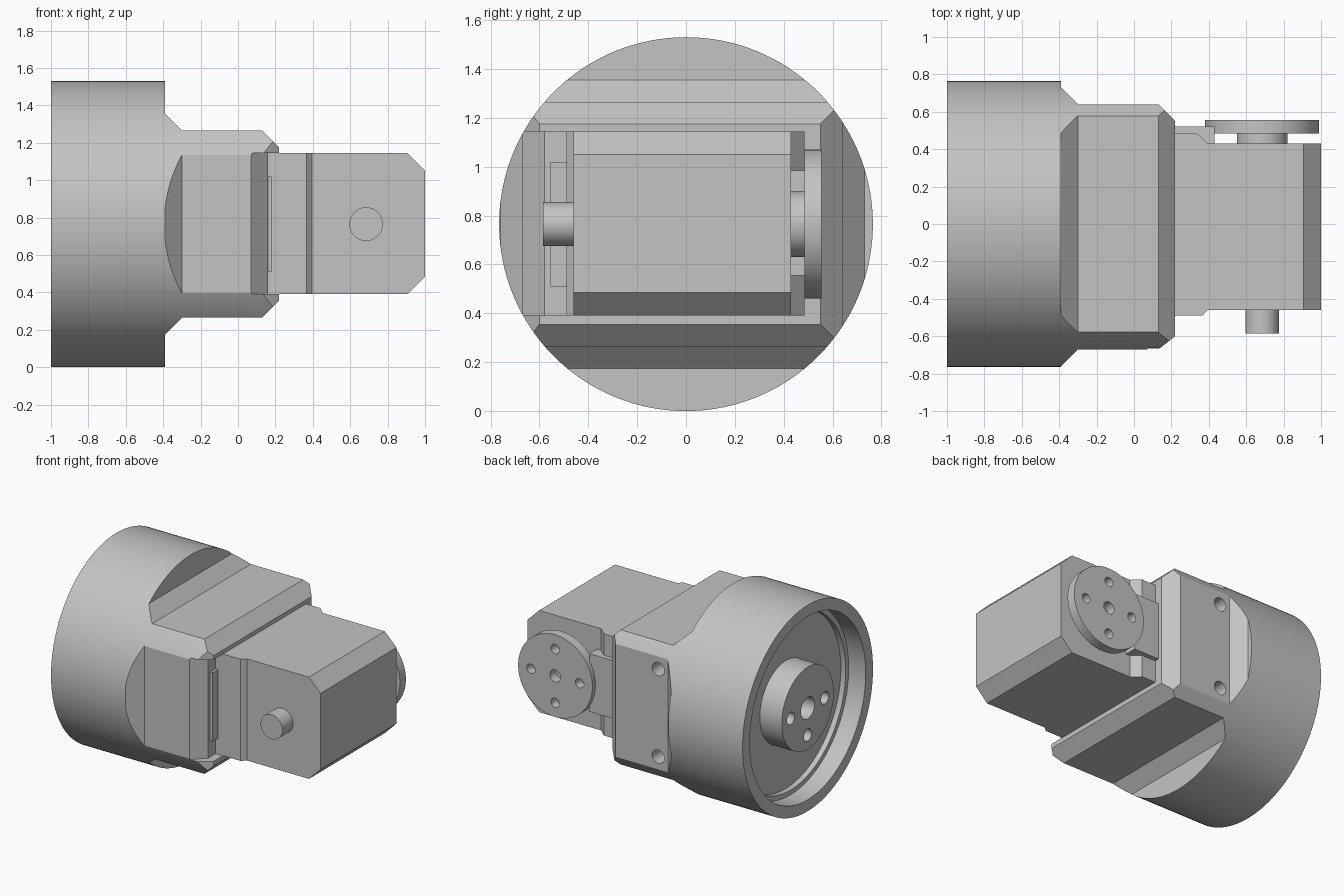
import bpy, bmesh, math
from mathutils import Matrix, Vector

default = bpy.data.objects.get("Cube")
if default:
    bpy.data.objects.remove(default, do_unlink=True)

grey = bpy.data.materials.new("plain grey")
grey.use_nodes = True
COLOUR = (0.55, 0.55, 0.55, 1)
grey.diffuse_color = COLOUR
grey.node_tree.nodes["Principled BSDF"].inputs["Base Color"].default_value = COLOUR

MID = 0.765       # height of the main axis
RADIUS = 0.765    # housing radius
HORN_X = 0.685    # output axis position


def finish(name, bm):
    bmesh.ops.recalc_face_normals(bm, faces=bm.faces)
    mesh = bpy.data.meshes.new(name)
    bm.to_mesh(mesh)
    bm.free()
    mesh.materials.append(grey)
    obj = bpy.data.objects.new(name, mesh)
    bpy.context.collection.objects.link(obj)
    return obj


def lathe(name, profile, axis, centre, steps=96):
    """Revolve (along, radius) points about the X or Y axis through centre."""
    bm = bmesh.new()
    verts = [bm.verts.new((a, 0, r) if axis == "X" else (0, a, r)) for a, r in profile]
    edges = [bm.edges.new(pair) for pair in zip(verts, verts[1:])]
    direction = (1, 0, 0) if axis == "X" else (0, 1, 0)
    bmesh.ops.spin(bm, geom=verts + edges, cent=(0, 0, 0), axis=direction,
                   angle=math.tau, steps=steps)
    bmesh.ops.remove_doubles(bm, verts=bm.verts, dist=1e-5)
    bmesh.ops.translate(bm, verts=bm.verts, vec=centre)
    return finish(name, bm)


def rod(name, axis, start, end, radius, centre, steps=64):
    return lathe(name, [(start, 0), (start, radius), (end, radius), (end, 0)],
                 axis, centre, steps)


def prism(name, outline, low, high, axis="Z"):
    """Extrude an XY outline along Z, or an XZ outline along Y."""
    bm = bmesh.new()
    face = bm.faces.new([bm.verts.new((u, v, low) if axis == "Z" else (u, low, v))
                         for u, v in outline])
    out = bmesh.ops.extrude_face_region(bm, geom=[face])
    moved = [v for v in out["geom"] if isinstance(v, bmesh.types.BMVert)]
    depth = high - low
    bmesh.ops.translate(bm, verts=moved, vec=(0, 0, depth) if axis == "Z" else (0, depth, 0))
    return finish(name, bm)


def box(name, x, y, z):
    return prism(name, [(x[0], y[0]), (x[1], y[0]), (x[1], y[1]), (x[0], y[1])], *z)


def carve(obj, cutter, operation="DIFFERENCE"):
    mod = obj.modifiers.new("carve", "BOOLEAN")
    mod.operation, mod.object, mod.solver = operation, cutter, "EXACT"
    bpy.context.view_layer.update()
    graph = bpy.context.evaluated_depsgraph_get()
    mesh = bpy.data.meshes.new_from_object(obj.evaluated_get(graph))
    obj.modifiers.clear()
    obj.data = mesh
    bpy.data.objects.remove(cutter, do_unlink=True)


def hole_circle(obj, axis, start, end, radius, centre_radius, centre, offset=0.2):
    """One centre hole and four around it."""
    carve(obj, rod("cutter", axis, start, end, centre_radius, centre, 32))
    for i in range(4):
        c, s = offset * math.cos(i * math.pi / 2), offset * math.sin(i * math.pi / 2)
        shift = Vector((0, c, s) if axis == "X" else (c, 0, s))
        carve(obj, rod("cutter", axis, start, end, radius, Vector(centre) + shift, 24))


# Round housing, hollow at the back end with a stepped floor and a centre boss
housing = lathe("round_housing", [
    (-0.39, 0), (-0.39, RADIUS), (-1, RADIUS), (-1, 0.68), (-0.86, 0.68), (-0.86, 0.645),
    (-0.82, 0.645), (-0.82, 0.305), (-1, 0.305), (-1, 0)], "X", (0, 0, MID), 128)
hole_circle(housing, "X", -1.1, -0.86, 0.045, 0.08, (0, 0, MID))

# Bracket block: flared rectangle loft trimmed by the housing radius
bm = bmesh.new()
rings = []
for x, front, back, half in [(-0.39, -0.76, 0.73, 0.59), (-0.3, -0.67, 0.64, 0.5),
                             (0.13, -0.67, 0.64, 0.5), (0.22, -0.6, 0.55, 0.41)]:
    rings.append([bm.verts.new((x, y, MID + z)) for y, z in
                  [(front, -half), (back, -half), (back, half), (front, half)]])
for a, b in zip(rings, rings[1:]):
    for i in range(4):
        j = (i + 1) % 4
        bm.faces.new((a[i], a[j], b[j], b[i]))
bm.faces.new(rings[0])
bm.faces.new(rings[-1])
block = finish("bracket_block", bm)
carve(block, rod("cutter", "X", -0.6, 0.6, RADIUS, (0, 0, MID), 128), "INTERSECT")

# Pocket open to the front, with a slanted lip
carve(block, prism("cutter", [(0.04, -0.7), (0.16, -0.58), (0.16, -0.49),
                              (0.3, -0.49), (0.3, -0.7)], 0.39, 1.145))
# Screw holes in the rear face
for side in (-1, 1):
    carve(block, rod("cutter", "Y", 0.5, 0.8, 0.05, (-0.22, 0, MID + side * 0.325), 32))

# Motor: shoulder that sits in the pocket, main body, connector and rear tab
prism("motor_shoulder", [(0.18, -0.49), (0.365, -0.49), (0.395, -0.46), (0.395, 0.43),
                         (0.335, 0.485), (0.18, 0.485)], 0.39, 1.145)
prism("motor_body", [(0.395, 0.39), (0.905, 0.39), (1, 0.485), (1, 1.05),
                     (0.905, 1.145), (0.395, 1.145)], -0.46, 0.43, "Y")
box("connector_plate", (0.15, 0.18), (-0.555, -0.48), (0.51, 1.02))
box("rear_tab", (0.2, 0.43), (0.4, 0.52), (0.555, 0.985))

# Output axis: front pin, rear hub and drilled horn disc
axis_centre = (HORN_X, 0, MID)
rod("front_pin", "Y", -0.585, -0.45, 0.09, axis_centre)
rod("rear_hub", "Y", 0.42, 0.485, 0.135, axis_centre)
horn = rod("horn_disc", "Y", 0.485, 0.555, 0.305, axis_centre, 96)
hole_circle(horn, "Y", 0.45, 0.6, 0.035, 0.045, axis_centre)

# Smooth the round walls, keep the machined edges crisp
bpy.ops.object.select_all(action="DESELECT")
for obj in bpy.context.collection.objects:
    if obj.type == "MESH" and grey.name in obj.data.materials:
        obj.select_set(True)
        bpy.context.view_layer.objects.active = obj
bpy.ops.object.shade_smooth_by_angle(angle=math.radians(25))
